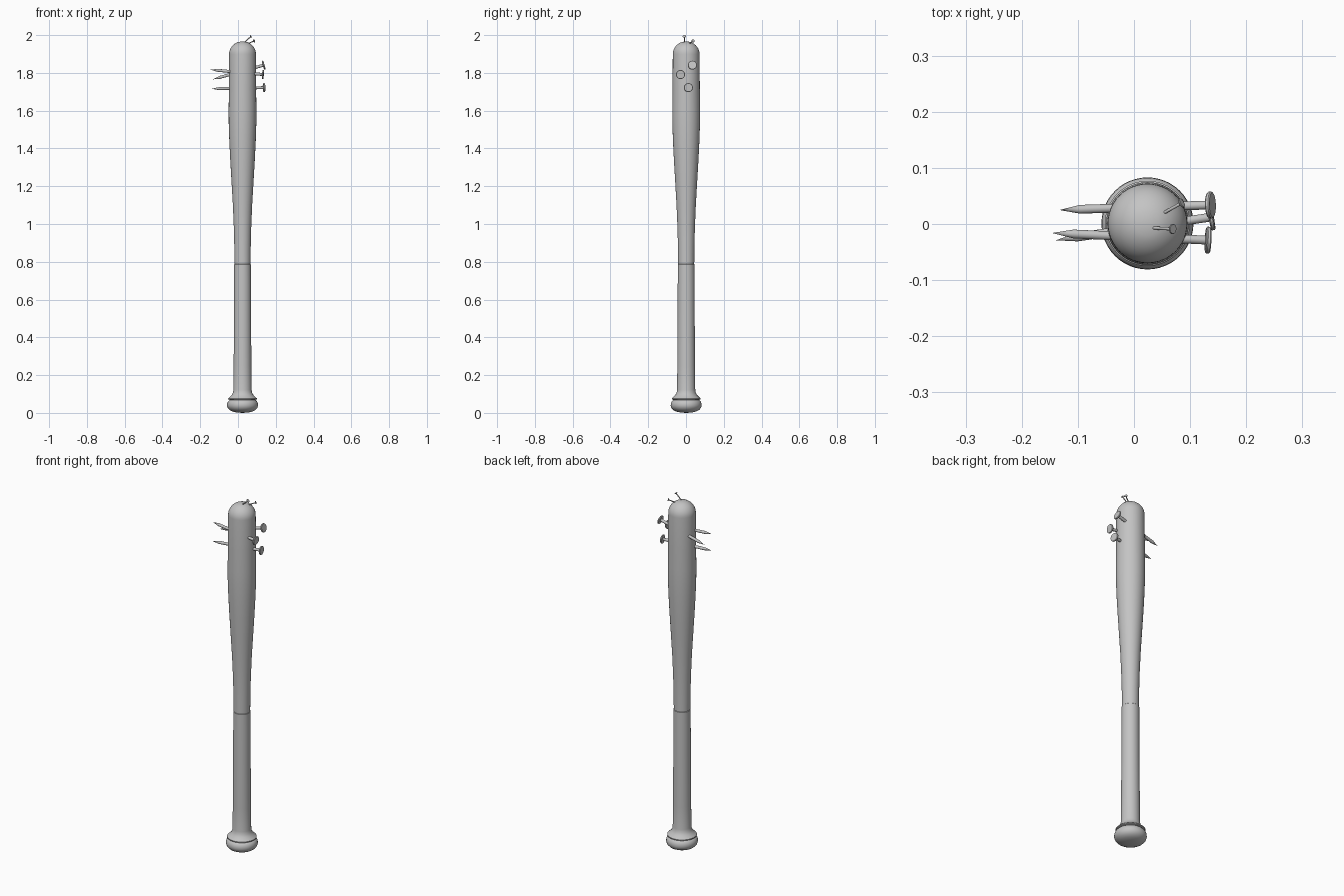
import bpy, bmesh, math
from mathutils import Vector

if "Cube" in bpy.data.objects:
    bpy.data.objects.remove(bpy.data.objects["Cube"])

CX, CY = 0.024, 0.001   # axis of the bat

grey = bpy.data.materials.new("plain grey")
grey.diffuse_color = (0.55, 0.55, 0.55, 1)
grey.use_nodes = True
grey.node_tree.nodes["Principled BSDF"].inputs["Base Color"].default_value = grey.diffuse_color


def lathe(name, profile, base=(CX, CY, 0), axis=(0, 0, 1), sides=48, angle=35):
    """Revolve (radius, height) points about an axis; radius 0 makes a pole."""
    bm = bmesh.new()
    rings = []
    for r, h in profile:
        if r == 0:
            rings.append([bm.verts.new((0, 0, h))])
        else:
            rings.append([bm.verts.new((r * math.cos(2 * math.pi * i / sides),
                                        r * math.sin(2 * math.pi * i / sides), h))
                          for i in range(sides)])
    for a, b in zip(rings, rings[1:]):
        for i in range(sides):
            j = (i + 1) % sides
            quad = [a[i % len(a)], a[j % len(a)], b[j % len(b)], b[i % len(b)]]
            bm.faces.new(list(dict.fromkeys(quad)))
    bmesh.ops.recalc_face_normals(bm, faces=bm.faces)
    mesh = bpy.data.meshes.new(name)
    bm.to_mesh(mesh)
    bm.free()
    mesh.materials.append(grey)
    ob = bpy.data.objects.new(name, mesh)
    bpy.context.collection.objects.link(ob)
    ob.location = base
    ob.rotation_mode = 'QUATERNION'
    ob.rotation_quaternion = Vector((0, 0, 1)).rotation_difference(Vector(axis))
    bpy.ops.object.select_all(action='DESELECT')
    ob.select_set(True)
    bpy.context.view_layer.objects.active = ob
    bpy.ops.object.shade_smooth_by_angle(angle=math.radians(angle))
    return ob


# Rounded knob at the bottom
lathe("knob", [(0, 0), (0.03, 0.002), (0.052, 0.007), (0.068, 0.015), (0.078, 0.026),
               (0.082, 0.038), (0.081, 0.050), (0.077, 0.060), (0.070, 0.067),
               (0.060, 0.070), (0, 0.070)])

# Grip with a flared collar above the knob
lathe("grip", [(0, 0.068), (0.066, 0.068), (0.076, 0.072), (0.076, 0.077), (0.068, 0.084),
               (0.058, 0.094), (0.051, 0.106), (0.048, 0.122), (0.047, 0.25),
               (0.045, 0.5), (0.0445, 0.785), (0.042, 0.788), (0, 0.788)])

# Tapered barrel with a domed end
dome = [(0.071 * math.cos(t), 1.899 + 0.068 * math.sin(t))
        for t in (math.radians(9 * k) for k in range(10))]
dome[-1] = (0, 1.967)
lathe("barrel", [(0, 0.78), (0.0425, 0.78), (0.0435, 0.88), (0.046, 0.98), (0.051, 1.1),
                 (0.058, 1.22), (0.065, 1.34), (0.070, 1.44), (0.073, 1.53),
                 (0.0735, 1.6), (0.072, 1.72)] + dome)


def nail(name, head, tip, shaft, head_r, head_t, point):
    """Nail whose head's outer face is centred on head."""
    head, tip = Vector(head), Vector(tip)
    length = (tip - head).length
    lathe(name, [(0, 0), (head_r * 0.92, 0), (head_r, head_t * 0.25), (head_r, head_t * 0.75),
                 (head_r * 0.92, head_t), (shaft, head_t + 0.001),
                 (shaft, length - point), (0, length)],
          head, tip - head, sides=20)


# Large nails driven through the barrel
for i, (h, t) in enumerate([
        ((0.140, 0.034, 1.842), (-0.133, 0.025, 1.766)),
        ((0.136, -0.029, 1.791), (-0.146, -0.016, 1.817)),
        ((0.142, 0.013, 1.722), (-0.139, -0.029, 1.716))]):
    nail(f"large_nail_{i + 1}", h, t, 0.0078, 0.024, 0.008, 0.038)

# Small nails in the domed end
for i, (h, t) in enumerate([
        ((0.070, -0.009, 1.994), (0.015, -0.006, 1.945)),
        ((0.086, 0.038, 1.970), (0.030, 0.007, 1.944))]):
    nail(f"small_nail_{i + 1}", h, t, 0.0028, 0.009, 0.003, 0.012)
